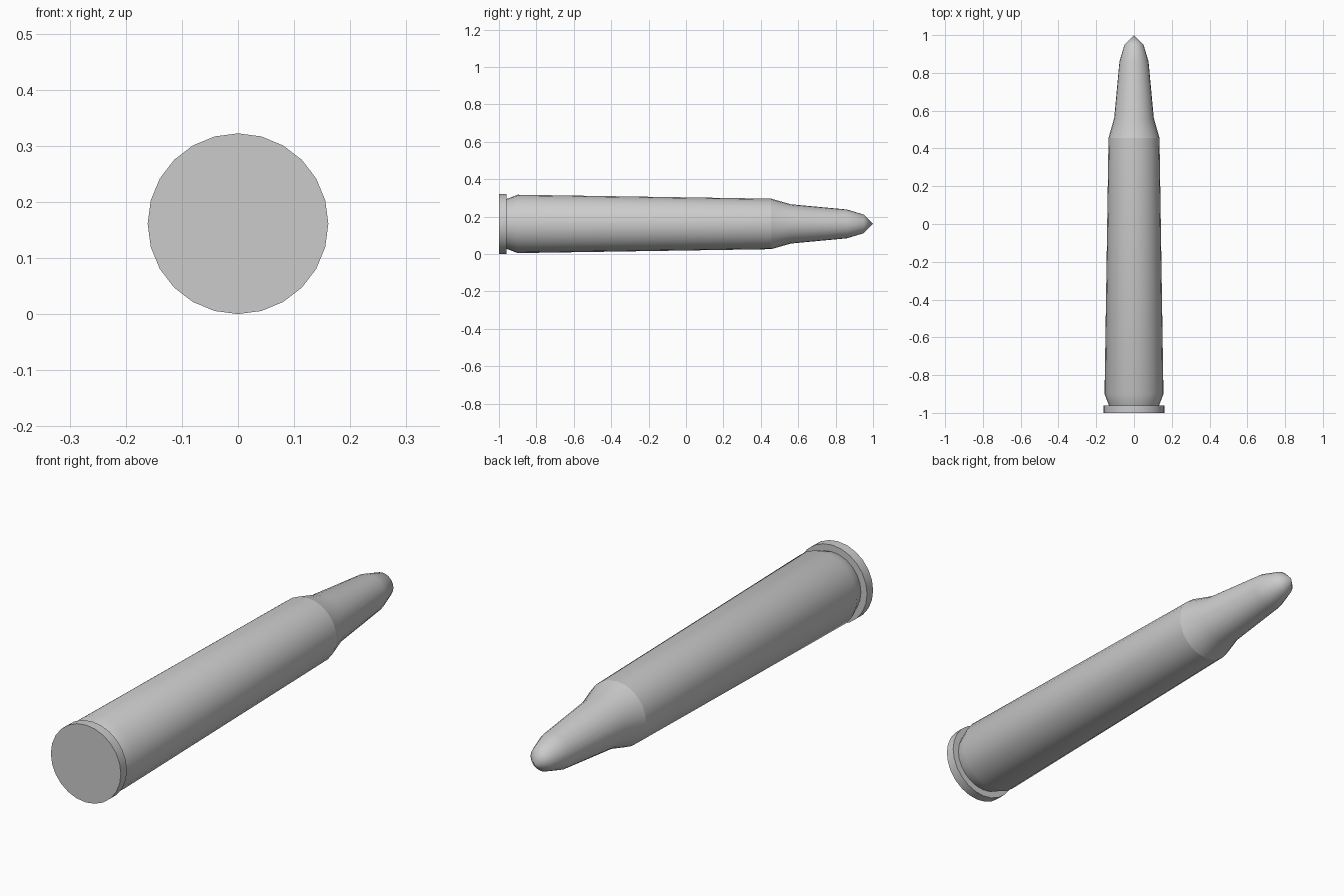
import bpy, bmesh
from math import cos, sin, tau, radians

if "Cube" in bpy.data.objects:
    bpy.data.objects.remove(bpy.data.objects["Cube"])

SIDES = 24
AXIS_Z = 0.161


def lathe(name, profile):
    """Revolve (y, radius) points around the long axis; radius 0 makes a pole."""
    bm = bmesh.new()
    rings = []
    for y, r in profile:
        n = SIDES if r > 0 else 1
        rings.append([bm.verts.new((r * cos(tau * i / SIDES), y, AXIS_Z + r * sin(tau * i / SIDES)))
                      for i in range(n)])
    for a, b in zip(rings, rings[1:]):
        for i in range(SIDES):
            j = (i + 1) % SIDES
            if len(b) == 1:
                bm.faces.new((a[i], a[j], b[0]))
            elif len(a) == 1:
                bm.faces.new((a[0], b[j], b[i]))
            else:
                bm.faces.new((a[i], a[j], b[j], b[i]))
    # Profiles run towards +y, so flip to face outwards
    bmesh.ops.reverse_faces(bm, faces=bm.faces[:])
    for f in bm.faces:
        f.normal_update()
    side = max(bm.faces, key=lambda f: f.calc_area())
    c = side.calc_center_median()
    if side.normal.x * c.x + side.normal.z * (c.z - AXIS_Z) + side.normal.y * c.y < 0:
        bmesh.ops.reverse_faces(bm, faces=bm.faces[:])
    mesh = bpy.data.meshes.new(name)
    bm.to_mesh(mesh)
    bm.free()
    obj = bpy.data.objects.new(name, mesh)
    bpy.context.collection.objects.link(obj)
    bpy.ops.object.select_all(action='DESELECT')
    obj.select_set(True)
    bpy.context.view_layer.objects.active = obj
    bpy.ops.object.shade_smooth_by_angle(angle=radians(40))
    return obj


# Flat base disc with its rim and the step down to the groove
lathe("base_rim", [(-1, 0), (-1, 0.161), (-0.96, 0.161), (-0.96, 0.133)])

# Tapered main body, starting with the groove slope
lathe("body", [(-0.96, 0.133), (-0.9, 0.156), (0.455, 0.135)])

# Shoulder, neck and pointed tip
lathe("tip", [(0.455, 0.135), (0.56, 0.105), (0.86, 0.077), (0.95, 0.05), (1, 0)])
